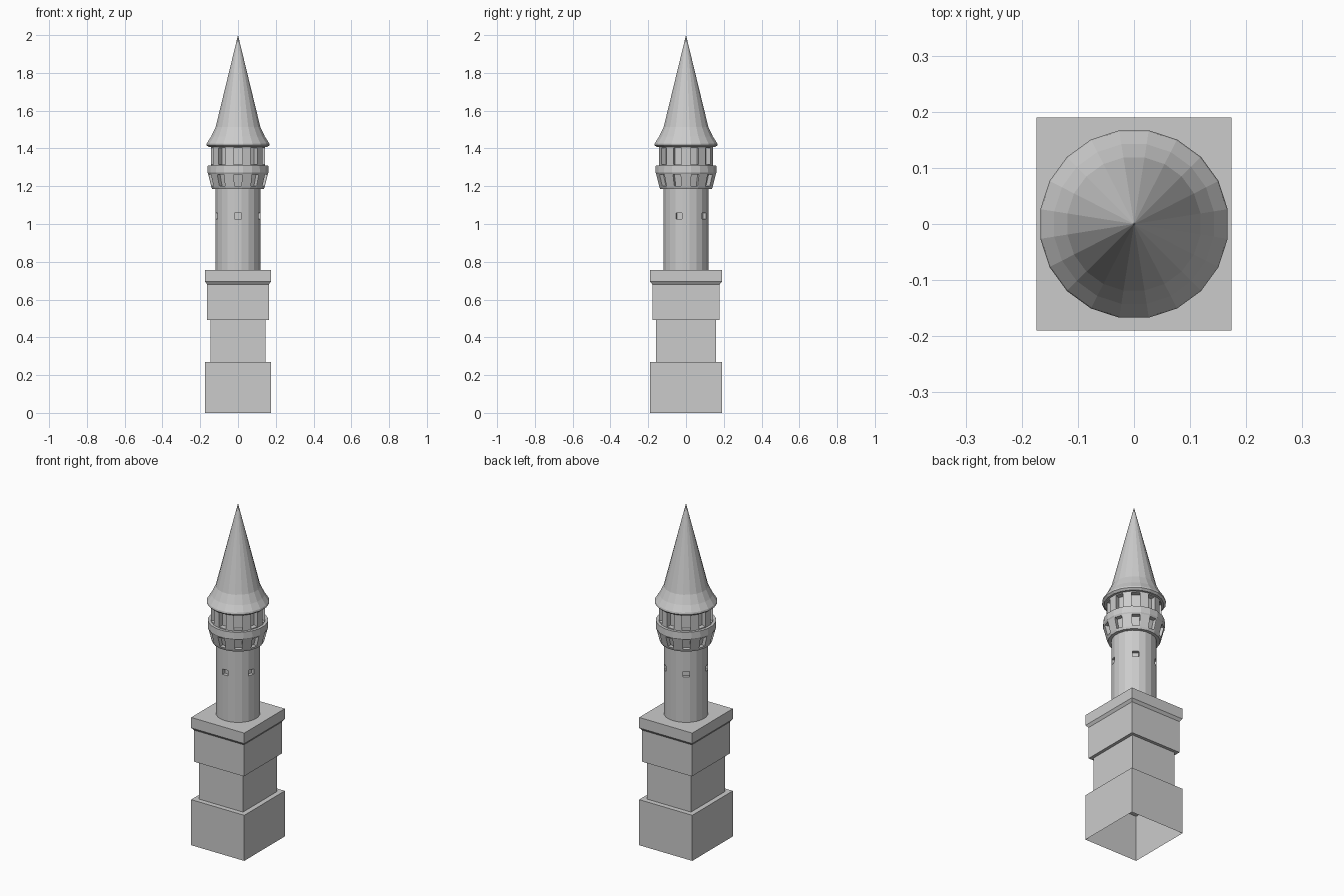
import bpy, bmesh, math

if "Cube" in bpy.data.objects:
    bpy.data.objects.remove(bpy.data.objects["Cube"])

SIDES = 20


def loft(name, rings, cap_top=False, recesses=()):
    """Skin a stack of equal-count rings; recesses = (row, step, inset, depth)."""
    bm = bmesh.new()
    loops = [[bm.verts.new(p) for p in ring] for ring in rings]
    n = len(loops[0])
    rows = []
    for a, b in zip(loops, loops[1:]):
        rows.append([bm.faces.new((a[j], a[(j + 1) % n], b[(j + 1) % n], b[j]))
                     for j in range(n)])
    if cap_top:
        bm.faces.new(loops[-1])
    bm.normal_update()
    for row, step, inset, depth in recesses:
        picked = rows[row][::step]
        if inset:
            bmesh.ops.inset_individual(bm, faces=picked, thickness=inset)
        for f in picked:
            nrm = f.normal.copy()
            nrm.z = 0
            nrm.normalize()
            new = bmesh.ops.extrude_discrete_faces(bm, faces=[f])["faces"][0]
            bmesh.ops.translate(bm, verts=list(new.verts), vec=-nrm * depth)
    bmesh.ops.remove_doubles(bm, verts=bm.verts, dist=1e-5)
    mesh = bpy.data.meshes.new(name)
    bm.to_mesh(mesh)
    bm.free()
    obj = bpy.data.objects.new(name, mesh)
    bpy.context.collection.objects.link(obj)
    return obj


def rect(hx, hy, z):
    return [(-hx, -hy, z), (hx, -hy, z), (hx, hy, z), (-hx, hy, z)]


def circle(r, z):
    # a flat facet is centred on the front, facet 0
    step = 2 * math.pi / SIDES
    start = -math.pi / 2 - step / 2
    return [(r * math.cos(start + j * step), r * math.sin(start + j * step), z)
            for j in range(SIDES)]


# Stepped rectangular base, open underneath
loft("stepped_base", [rect(*s) for s in (
    (0.174, 0.19, 0), (0.174, 0.19, 0.27),
    (0.145, 0.16, 0.27), (0.145, 0.16, 0.493),
    (0.163, 0.178, 0.493), (0.163, 0.178, 0.68),
    (0.174, 0.19, 0.695), (0.174, 0.19, 0.757))], cap_top=True)

# Round shaft with five small recessed windows
loft("tower_shaft", [circle(*s) for s in (
    (0.12, 0.757), (0.12, 1.025), (0.12, 1.06), (0.12, 1.19))],
    recesses=[(1, 4, 0.002, 0.02)])

# Flared parapet with ten recessed openings, and its walkway
loft("parapet", [circle(*s) for s in (
    (0.118, 1.185), (0.138, 1.185), (0.143, 1.197), (0.16, 1.265),
    (0.164, 1.272), (0.162, 1.31), (0.14, 1.31), (0.11, 1.31))],
    recesses=[(2, 2, 0.005, 0.025)])

# Gallery: pillars alternating with deep openings
loft("gallery_pillars", [circle(*s) for s in (
    (0.146, 1.305), (0.146, 1.315), (0.146, 1.402), (0.146, 1.42))],
    recesses=[(1, 2, 0, 0.03)])

# Flared conical roof
loft("roof", [circle(*s) for s in (
    (0.1, 1.408), (0.158, 1.408), (0.169, 1.418), (0.167, 1.428),
    (0.144, 1.463), (0.12, 1.513), (0, 2.0))])
